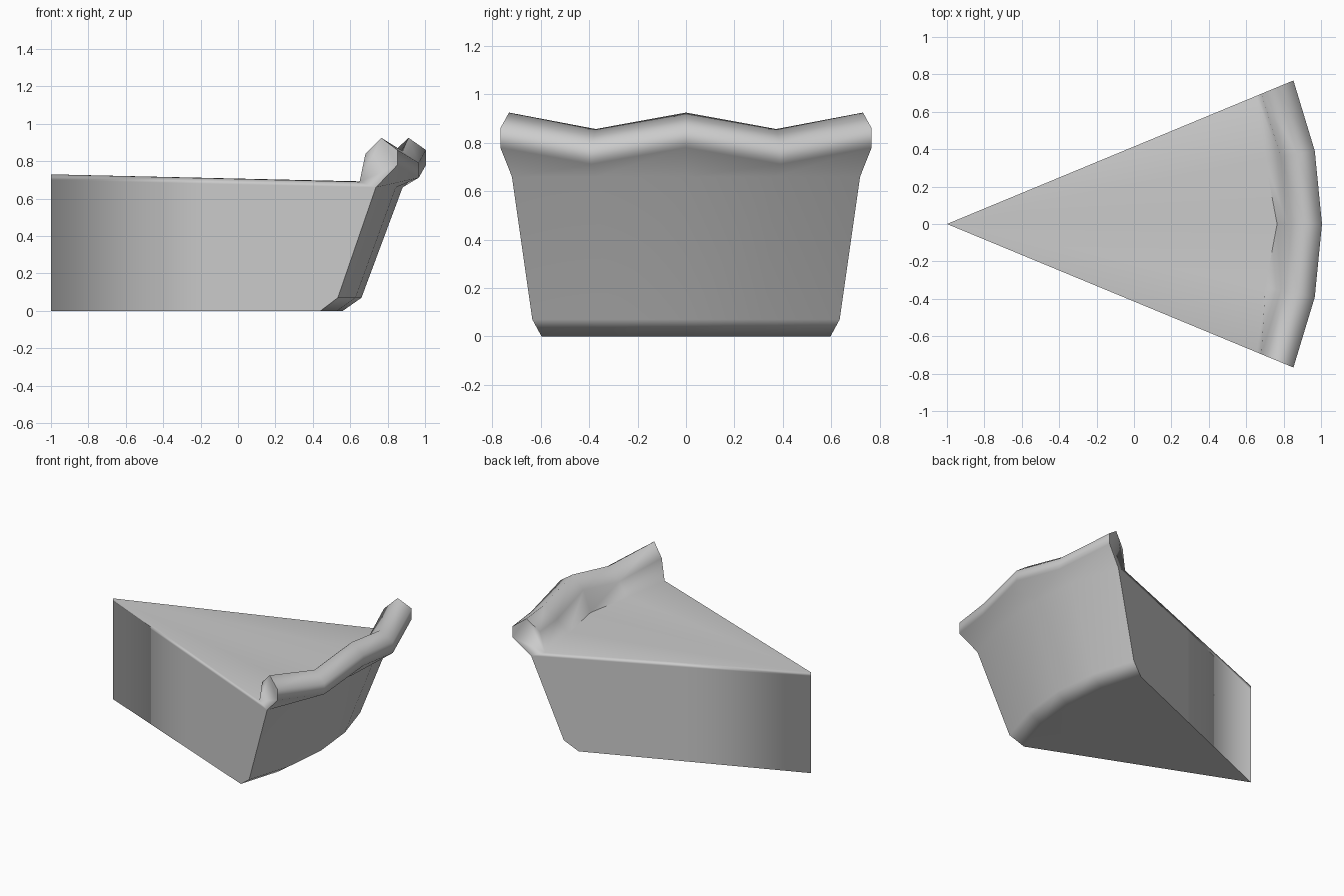
import bpy, bmesh
from math import radians, sin, cos

if "Cube" in bpy.data.objects:
    bpy.data.objects.remove(bpy.data.objects["Cube"], do_unlink=True)

# One plain grey for the whole slice
grey = bpy.data.materials.new("plain_grey")
grey.use_nodes = True
GREY = (0.6, 0.6, 0.6, 1)
grey.diffuse_color = GREY
grey.node_tree.nodes["Principled BSDF"].inputs["Base Color"].default_value = GREY

bm = bmesh.new()


def point(r, angle, z):
    a = radians(angle)
    return bm.verts.new((r * cos(a) - 1, r * sin(a), z))


# Cross-section of base, wall and rolled crust: (radius, height, share of the crust wave)
SECTION = [(1.56, 0, 0), (1.66, 0.07, 0), (1.88, 0.66, 0), (2.005, 0.78, 1),
           (2.005, 0.86, 1), (1.912, 0.925, 1), (1.82, 0.84, 1)]
# Stations around the rim: (angle, wave drop, radius of the crust's inner foot)
STATIONS = [(-22.5, 0, 1.786), (-11.25, 0.068, 1.735), (0, 0, 1.765),
            (11.25, 0.068, 1.735), (22.5, 0, 1.786)]
rings = []
for angle, drop, foot in STATIONS:
    ring = [point(r, angle, z - drop * w) for r, z, w in SECTION]
    ring.append(point(foot, angle, 0.69))
    rings.append(ring)

# Wall and crust strips
for a, b in zip(rings, rings[1:]):
    for i in range(len(a) - 1):
        bm.faces.new((a[i], b[i], b[i + 1], a[i + 1]))

# Tip edge and the column halfway along each cut side: bottom, just below the top, top
tip = [point(0, 0, z) for z in (0, 0.70, 0.73)]
columns = [[point(0.9, s, z) for z in (0, 0.68, 0.71)] for s in (-22.5, 22.5)]

# Cut sides with a narrow softened band at the top, and the crust end cap
sides = set()
for ring, col in zip((rings[0], rings[-1]), columns):
    for loop in ((tip[0], col[0], col[1], tip[1]),
                 (tip[1], col[1], col[2], tip[2]),
                 (col[0], ring[0], ring[1], ring[2], col[1]),
                 (col[1], ring[2], ring[7], col[2]),
                 tuple(ring[2:])):
        sides.add(bm.faces.new(loop))

# Filling top and flat base
bottom = bm.faces.new([tip[0], columns[0][0]] + [r[0] for r in rings] + [columns[1][0]])
feet = [columns[0][2]] + [r[7] for r in rings] + [columns[1][2]]
bm.faces.new((tip[2], feet[0], feet[1], feet[2]))
bm.faces.new((tip[2], feet[2], feet[3]))
bm.faces.new((tip[2], feet[3], feet[4]))
bm.faces.new((tip[2], feet[4], feet[5], feet[6]))
bmesh.ops.recalc_face_normals(bm, faces=bm.faces)

# Smooth shading, with crisp edges where the cut sides meet base, wall and crust
for f in bm.faces:
    f.smooth = True
crisp_feet = {r[7] for r in rings[1:4]}
for e in bm.edges:
    on_side = sum(f in sides for f in e.link_faces) == 1
    low_or_outer = bottom in e.link_faces or any(
        v in ring[:6] for v in e.verts for ring in (rings[0], rings[-1]))
    e.smooth = not ((on_side and low_or_outer) or set(e.verts) <= crisp_feet)

mesh = bpy.data.meshes.new("wedge_slice")
bm.to_mesh(mesh)
bm.free()
mesh.materials.append(grey)
slice_obj = bpy.data.objects.new("wedge_slice", mesh)
bpy.context.collection.objects.link(slice_obj)

# Large faces keep flat shading, narrow bands carry the softened edge
weighted = slice_obj.modifiers.new("weighted_normals", "WEIGHTED_NORMAL")
weighted.mode = "FACE_AREA"
weighted.keep_sharp = True
